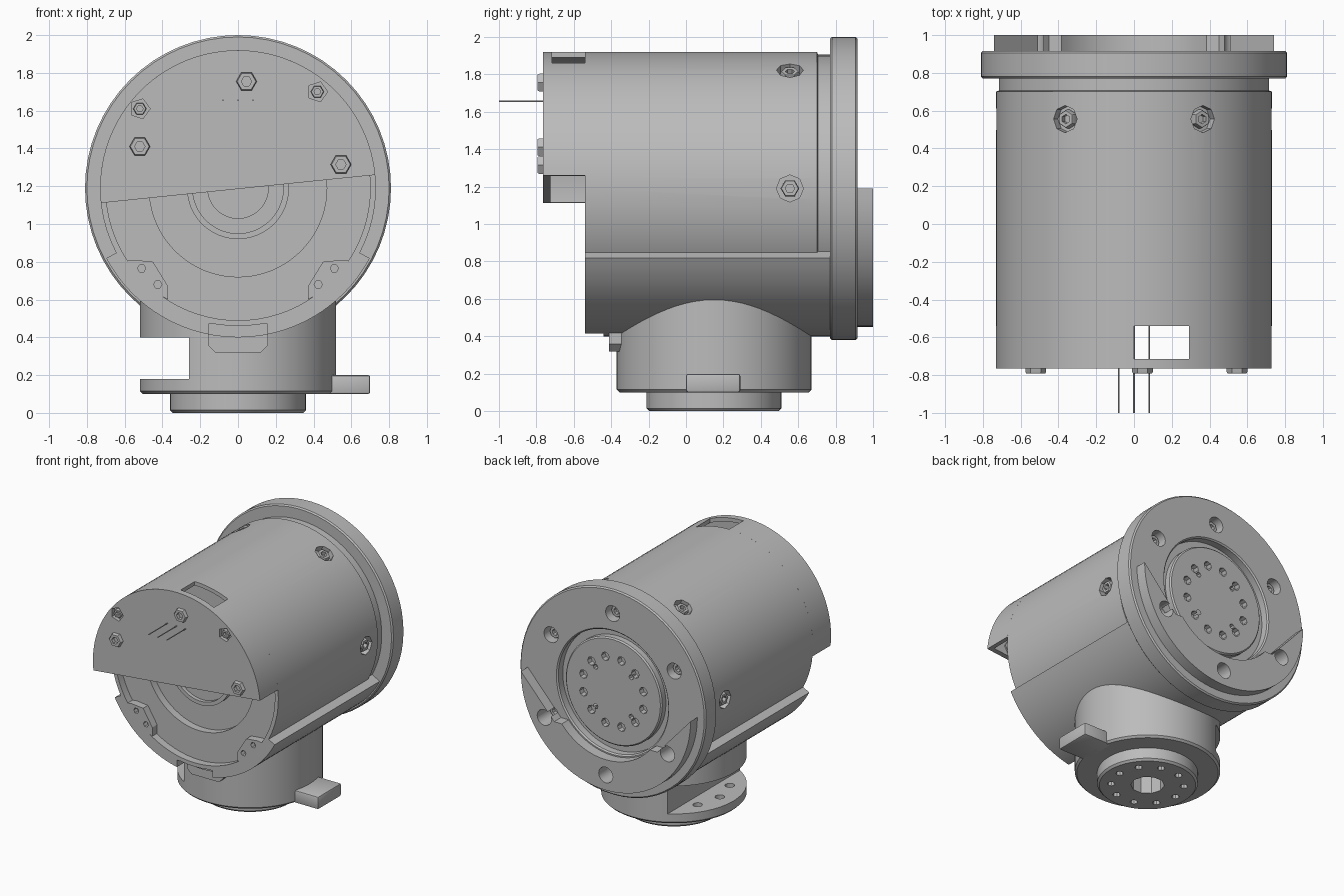
import bpy, bmesh, math
from mathutils import Vector, Matrix

if "Cube" in bpy.data.objects:
    bpy.data.objects.remove(bpy.data.objects["Cube"], do_unlink=True)

grey = bpy.data.materials.new("machined grey")
grey.use_nodes = True
GREY = (0.5, 0.5, 0.5, 1)
grey.diffuse_color = GREY
grey.node_tree.nodes["Principled BSDF"].inputs["Base Color"].default_value = GREY

CZ = 1.19                      # height of the motor axis
CY = 0.15                      # position of the mounting column
AXIS = Vector((0, 0, CZ))
BACK, UP, FRONT = Vector((0, 1, 0)), Vector((0, 0, 1)), Vector((0, -1, 0))


def finish(name, bm):
    bmesh.ops.remove_doubles(bm, verts=bm.verts, dist=1e-5)
    bmesh.ops.recalc_face_normals(bm, faces=bm.faces)
    mesh = bpy.data.meshes.new(name)
    bm.to_mesh(mesh)
    bm.free()
    mesh.materials.append(grey)
    obj = bpy.data.objects.new(name, mesh)
    bpy.context.collection.objects.link(obj)
    return obj


def add_lathe(bm, profile, loc, axis, seg):
    """Revolve (radius, height) points around an axis."""
    m = Matrix.Translation(loc) @ Vector(axis).to_track_quat('Z', 'Y').to_matrix().to_4x4()
    rings = []
    for r, h in profile:
        if r == 0:
            rings.append([bm.verts.new(m @ Vector((0, 0, h)))] * seg)
        else:
            angs = [math.tau * i / seg for i in range(seg)]
            rings.append([bm.verts.new(m @ Vector((r * math.cos(a), r * math.sin(a), h))) for a in angs])
    for p, q in zip(rings, rings[1:]):
        for i in range(seg):
            j = (i + 1) % seg
            corners = list(dict.fromkeys((p[i], p[j], q[j], q[i])))
            if len(corners) > 2:
                bm.faces.new(corners)


def lathe(name, profile, loc=AXIS, axis=BACK, seg=64):
    bm = bmesh.new()
    add_lathe(bm, profile, loc, axis, seg)
    return finish(name, bm)


def rods(name, spots, axis, r, a, b, seg=12):
    """Several equal cylinders in one object."""
    bm = bmesh.new()
    for s in spots:
        add_lathe(bm, [(0, a), (r, a), (r, b), (0, b)], s, axis, seg)
    return finish(name, bm)


def prism(name, pts, y0, y1):
    """Extrude an (x, z) outline along y."""
    bm = bmesh.new()
    face = bm.faces.new([bm.verts.new((x, y0, z)) for x, z in pts])
    ext = bmesh.ops.extrude_face_region(bm, geom=[face])
    moved = [v for v in ext["geom"] if isinstance(v, bmesh.types.BMVert)]
    bmesh.ops.translate(bm, verts=moved, vec=(0, y1 - y0, 0))
    return finish(name, bm)


def box(name, x0, x1, y0, y1, z0, z1):
    return prism(name, [(x0, z0), (x1, z0), (x1, z1), (x0, z1)], y0, y1)


def polar(r, deg):
    return r * math.cos(math.radians(deg)), CZ + r * math.sin(math.radians(deg))


def arc(r, a, b, n=40):
    return [polar(r, a + (b - a) * i / n) for i in range(n + 1)]


def apply(obj, mod):
    bpy.context.view_layer.objects.active = obj
    bpy.ops.object.modifier_apply(modifier=mod.name)


def bevel(obj, width):
    mod = obj.modifiers.new("bevel", 'BEVEL')
    mod.width, mod.segments, mod.limit_method = width, 2, 'ANGLE'
    apply(obj, mod)


def cut(targets, *cutters):
    for c in cutters:
        for t in targets:
            mod = t.modifiers.new("cut", 'BOOLEAN')
            mod.operation, mod.solver, mod.object = 'DIFFERENCE', 'EXACT', c
            apply(t, mod)
        bpy.data.objects.remove(c, do_unlink=True)


def screw(name, loc, axis, r, height, seg=6):
    """Screw head with a socket; its top lies at height."""
    lathe(name, [(0, height - .03), (r * .5, height - .03), (r * .5, height), (r * .9, height),
                 (r, height - .01), (r, -.05), (0, -.05)], loc, axis, seg)


# Motor body with a recessed, stepped front
body = lathe("motor_body", [
    (0, -.32), (.16, -.32), (.16, -.44), (.24, -.44), (.24, -.47), (.27, -.47), (.27, -.42),
    (.47, -.42), (.47, -.48), (.7, -.48), (.7, -.54), (.73, -.54), (.73, .7), (.715, .705),
    (.715, .78), (0, .78)], seg=80)

# Screws sunk in the side of the body
for i, deg in enumerate((0, 60, 120, 180)):
    x, z = polar(.73, deg)
    out = Vector((x, 0, z - CZ)).normalized()
    spot = Vector((x, .555, z))
    cut([body], rods("pocket", [spot], out, .072, -.05, .05, 8))
    screw(f"body_screw_{i}", spot, out, .05, -.008)

# Lower cradle around the body, with a notch in its front lip
cradle = prism("cradle", arc(.79, -28, -152) + arc(.715, -152, -28), -.54, .85)
cut([cradle], box("notch", -.155, .155, -.6, -.44, .36, .47))
prism("cable_block", [(-.16, .46), (-.16, .36), (-.12, .32), (.12, .32), (.16, .36), (.16, .46)],
      -.41, -.1)

# Small mounting pads inside the front rim
for side, label in ((1, "left"), (-1, "right")):
    outline = [(.62, .8), (.55, .81), (.45, .8), (.37, .67), (.37, .6), (.5, .67)]
    pad = prism(f"pad_{label}", [(side * x, z) for x, z in outline], -.54, -.45)
    holes = [Vector((side * x, -.54, z)) for x, z in ((.51, .765), (.425, .68))]
    cut([pad], rods("pad_holes", holes, BACK, .022, -.02, .04, 6))

# Rear flange, output disc and raised lower plate
flange = lathe("rear_flange", [
    (0, .77), (.8, .77), (.81, .78), (.81, .905), (.8, .915), (.49, .915), (.48, .905), (.48, .85),
    (.42, .85), (.42, .895), (.41, .905), (0, .905)])
plate = prism("rear_plate", arc(.74, 0, -180) + [(-.45, .87), (.45, .87)], .9, 1.0)
cut([plate], rods("plate_bore", [AXIS], BACK, .5, .8, 1.1, 64))
bolt_spots = []
for i in range(6):
    x, z = polar(.62, 30 + 60 * i)
    bolt_spots.append(Vector((x, 0, z)))
cut([flange, plate], rods("bolt_holes", bolt_spots, BACK, .062, .83, 1.1, 16))
for i, s in enumerate(bolt_spots):
    screw(f"flange_bolt_{i}", s + BACK * .85, BACK, .05, .015, 8)
ring = [Vector((x, 0, z)) for x, z in (polar(.27, 15 + 30 * i) for i in range(12))]
cut([flange], rods("disc_holes", ring, BACK, .034, .86, 1, 8))
ring = [Vector((x, 0, z)) for x, z in (polar(.22, 45 + 90 * i) for i in range(4))]
cut([flange], rods("pin_holes", ring, BACK, .02, .87, 1, 8))

# Hollow front cap covering the upper half, with a cable opening on top
cap = prism("front_cap", arc(.73, 5.5, 186.2, 56), -.765, -.54)
cut([cap], prism("hollow", arc(.7, -8, 200), -.725, -.5),
    box("cable_opening", 0, .29, -.715, -.5, 1.75, 2))
sunk = [Vector((x, -.765, z)) for x, z in ((.42, 1.7), (-.52, 1.61))]
cut([cap], rods("sunk_holes", sunk, FRONT, .055, -.03, .05, 5))
for i, s in enumerate(sunk):
    screw(f"sunk_screw_{i}", s, FRONT, .035, -.005)
for i, (x, z) in enumerate(((.045, 1.755), (-.52, 1.41), (.545, 1.315))):
    screw(f"cap_screw_{i}", Vector((x, -.765, z)), FRONT, .055, .027)

# Three thin wires
rods("wires", [Vector((x, 0, 1.655)) for x in (-.08, 0, .08)], BACK, .004, -1, -.5, 6)

# Mounting column with a service slot on one side
foot = Vector((0, CY, 0))
column = lathe("mount_column", [(0, .1), (.505, .1), (.52, .115), (.52, .595), (0, .595)], foot, UP)
base = lathe("base_disc", [(0, 0), (.345, 0), (.36, .015), (.36, .11), (0, .11)], foot, UP, 48)
cut([column], box("slot", -.7, -.26, -.6, .9, .18, .4))


def around(r, angles):
    return [foot + Vector((r * math.cos(a), r * math.sin(a), 0)) for a in map(math.radians, angles)]


cut([column], rods("plate_holes", around(.4, (150, 180, 210)), UP, .035, .13, .3))
cut([column, base], rods("centre_bore", [foot], UP, .12, -.1, .25, 10))
cut([base], rods("base_holes", around(.26, range(0, 360, 36)), UP, .028, -.1, .06, 8))
bevel(box("side_tab", .45, .7, 0, .29, .1, .2), .012)

# Smooth round surfaces, keep edges crisp
for obj in bpy.context.collection.objects:
    if obj.type == 'MESH' and grey.name in obj.data.materials:
        bpy.ops.object.select_all(action='DESELECT')
        obj.select_set(True)
        bpy.context.view_layer.objects.active = obj
        bpy.ops.object.shade_smooth_by_angle(angle=math.radians(30))
